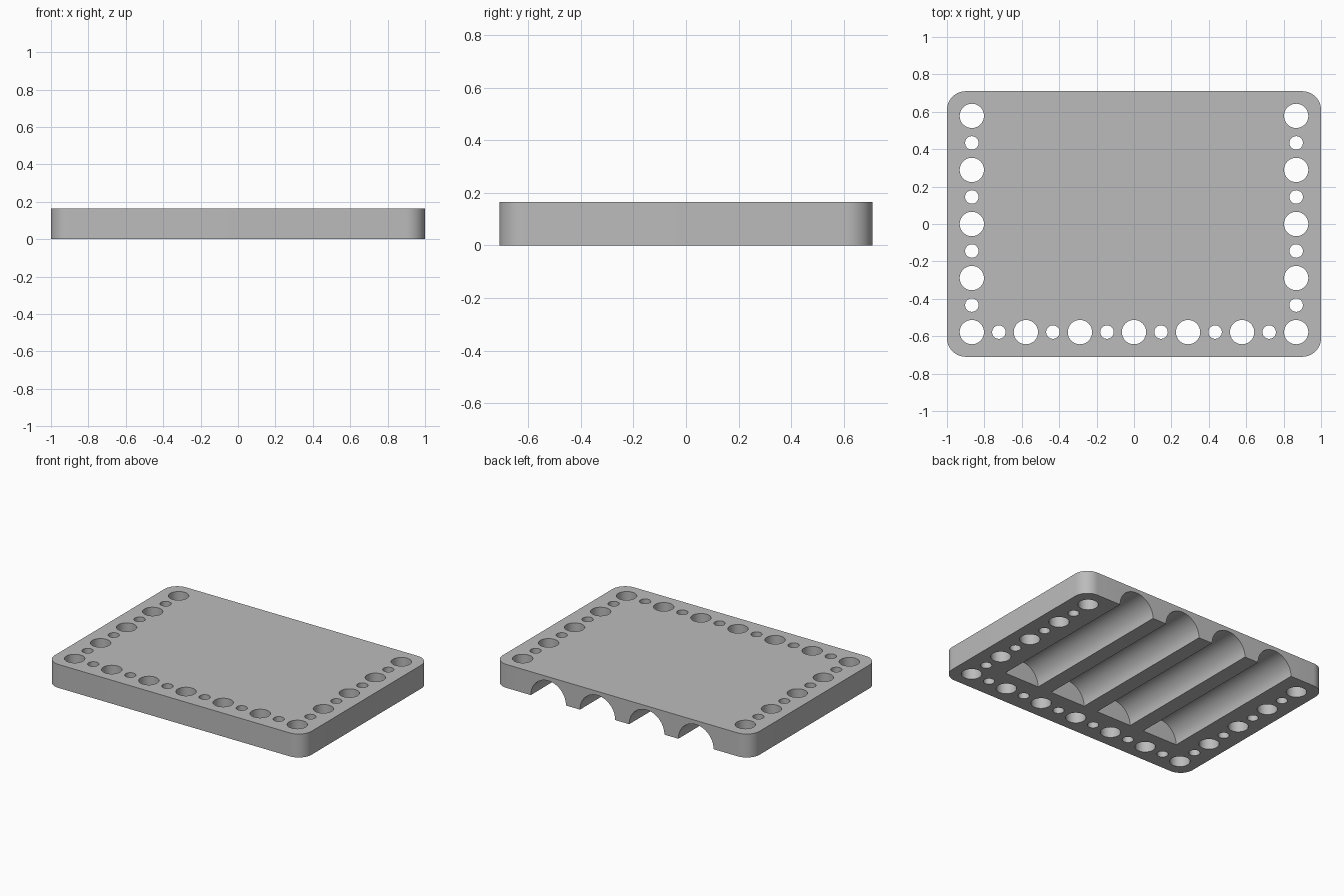
import bpy, bmesh, math
from mathutils import Matrix, Vector

if "Cube" in bpy.data.objects:
    bpy.data.objects.remove(bpy.data.objects["Cube"])

HALF_X, HALF_Y, HEIGHT, CORNER = 1.0, 0.71, 0.165, 0.1
PITCH = 0.289          # spacing of the large holes
BIG, SMALL = 0.065, 0.036
GROOVE_R, GROOVE_GAP, GROOVE_FRONT = 0.137, 0.383, -0.43

grey = bpy.data.materials.new("Grey plastic")
grey.use_nodes = True
colour = (0.5, 0.5, 0.5, 1)
grey.diffuse_color = colour
grey.node_tree.nodes["Principled BSDF"].inputs["Base Color"].default_value = colour


def make_object(name, bm):
    bmesh.ops.recalc_face_normals(bm, faces=bm.faces)
    mesh = bpy.data.meshes.new(name)
    bm.to_mesh(mesh)
    bm.free()
    mesh.materials.append(grey)
    obj = bpy.data.objects.new(name, mesh)
    bpy.context.collection.objects.link(obj)
    return obj


def add_cylinder(bm, radius, depth, matrix, sides=48):
    bmesh.ops.create_cone(bm, cap_ends=True, segments=sides, radius1=radius,
                          radius2=radius, depth=depth, matrix=matrix)


# Rounded slab
bm = bmesh.new()
bmesh.ops.create_cube(bm, size=1, matrix=Matrix.LocRotScale(
    Vector((0, 0, HEIGHT / 2)), None, Vector((2 * HALF_X, 2 * HALF_Y, HEIGHT))))
uprights = [e for e in bm.edges if abs(e.verts[0].co.z - e.verts[1].co.z) > 0.1]
bmesh.ops.bevel(bm, geom=uprights, offset=CORNER, segments=12, profile=0.5, affect='EDGES')
plate = make_object("grooved_plate", bm)

# Holes along the front edge and both sides, large and small in turn
bm = bmesh.new()
side_x, front_y = 3 * PITCH, -2 * PITCH
spots = [(i * PITCH / 2, front_y, i) for i in range(-6, 7)]
spots += [(s * side_x, i * PITCH / 2, i) for s in (-1, 1) for i in range(-3, 5)]
for x, y, i in spots:
    add_cylinder(bm, SMALL if i % 2 else BIG, 1, Matrix.Translation((x, y, 0)))

# Half-round grooves underneath, open at the back
back = HALF_Y + 0.2
for i in range(4):
    centre = Vector(((i - 1.5) * GROOVE_GAP, (back + GROOVE_FRONT) / 2, 0))
    add_cylinder(bm, GROOVE_R, back - GROOVE_FRONT,
                 Matrix.Translation(centre) @ Matrix.Rotation(math.pi / 2, 4, 'X'), 64)
cutter = make_object("hole_and_groove_cutter", bm)
cutter.hide_render = True

# Cut the slab, then discard the cutter
cut = plate.modifiers.new("Cut", 'BOOLEAN')
cut.operation = 'DIFFERENCE'
cut.solver = 'EXACT'
cut.object = cutter
bpy.ops.object.select_all(action='DESELECT')
bpy.context.view_layer.objects.active = plate
plate.select_set(True)
bpy.ops.object.modifier_apply(modifier=cut.name)
bpy.data.objects.remove(cutter)
bpy.ops.object.shade_smooth_by_angle(angle=math.radians(30))
